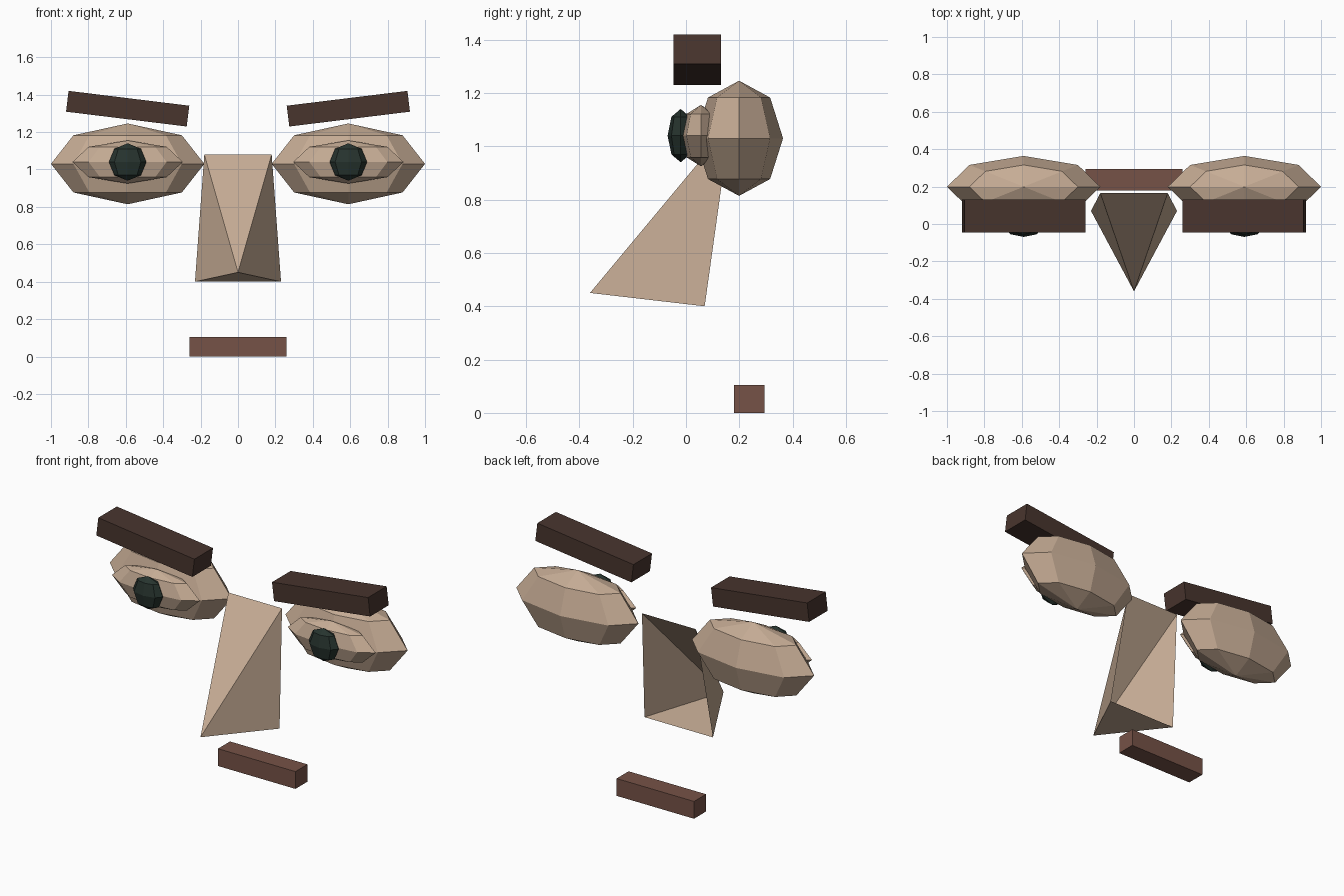
import bpy, bmesh, math
from mathutils import Matrix, Vector

if "Cube" in bpy.data.objects:
    bpy.data.objects.remove(bpy.data.objects["Cube"])


def material(name, rgb):
    m = bpy.data.materials.new(name)
    m.diffuse_color = (*rgb, 1)
    m.use_nodes = True
    m.node_tree.nodes["Principled BSDF"].inputs["Base Color"].default_value = m.diffuse_color
    return m


SKIN = material("skin", (0.565, 0.413, 0.300))
BROWN = material("dark_brown", (0.065, 0.035, 0.027))
LIP = material("lip_brown", (0.180, 0.085, 0.063))
DARK = material("dark_green", (0.020, 0.034, 0.028))


def finish(bm, name, mat):
    bmesh.ops.recalc_face_normals(bm, faces=bm.faces)
    me = bpy.data.meshes.new(name)
    bm.to_mesh(me)
    bm.free()
    me.materials.append(mat)
    ob = bpy.data.objects.new(name, me)
    bpy.context.collection.objects.link(ob)


def ellipsoid(name, centre, radii, mat):
    bm = bmesh.new()
    mtx = Matrix.Translation(centre) @ Matrix.Diagonal((*radii, 1))
    bmesh.ops.create_uvsphere(bm, u_segments=8, v_segments=4, radius=1, matrix=mtx)
    finish(bm, name, mat)


def box(name, centre, size, mat, tilt=0):
    bm = bmesh.new()
    mtx = (Matrix.Translation(centre) @ Matrix.Rotation(tilt, 4, 'Y')
           @ Matrix.Diagonal((*size, 1)))
    bmesh.ops.create_cube(bm, size=1, matrix=mtx)
    finish(bm, name, mat)


# Eyes and brows, mirrored left and right
for side, s in (("left", -1), ("right", 1)):
    x = s * 0.59
    ellipsoid(side + "_eye_socket", (x, 0.199, 1.03), (0.41, 0.165, 0.216), SKIN)
    ellipsoid(side + "_eyelid", (x, 0.056, 1.04), (0.295, 0.077, 0.115), SKIN)
    ellipsoid(side + "_pupil", (x, -0.02, 1.04), (0.10, 0.049, 0.10), DARK)
    box(side + "_brow", (x, 0.043, 1.325), (0.65, 0.178, 0.112), BROWN,
        -s * math.radians(7))

# Nose: wedge with an open back
bm = bmesh.new()
top_l, top_r, low_l, low_r, tip = [bm.verts.new(p) for p in (
    (-0.18, 0.165, 1.08), (0.18, 0.165, 1.08),
    (-0.23, 0.07, 0.40), (0.23, 0.07, 0.40), (0, -0.36, 0.45))]
for f in ((top_l, tip, top_r), (top_l, low_l, tip),
          (top_r, tip, low_r), (low_l, low_r, tip)):
    bm.faces.new(f)
finish(bm, "nose", SKIN)

# Mouth
box("mouth", (0, 0.237, 0.0525), (0.52, 0.115, 0.105), LIP)
